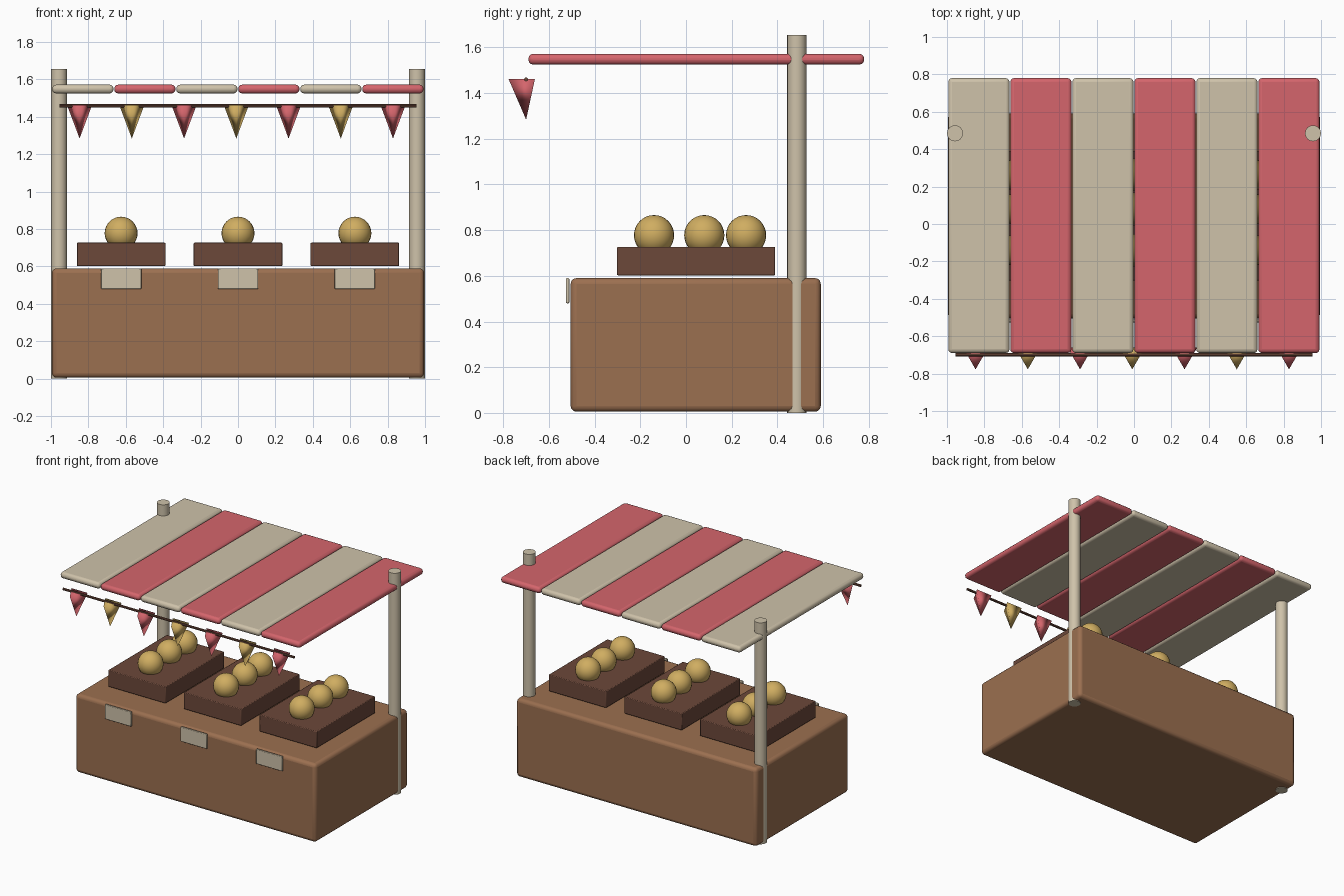
import bpy
import math

if "Cube" in bpy.data.objects:
    bpy.data.objects.remove(bpy.data.objects["Cube"], do_unlink=True)


def material(name, rgb):
    mat = bpy.data.materials.new(name)
    mat.use_nodes = True
    mat.diffuse_color = (*rgb, 1)
    mat.node_tree.nodes["Principled BSDF"].inputs["Base Color"].default_value = (*rgb, 1)
    return mat


wood = material("warm wood", (0.33, 0.16, 0.08))
dark_wood = material("dark wood", (0.15, 0.065, 0.042))
cream = material("cream", (0.62, 0.54, 0.40))
red = material("soft red", (0.66, 0.13, 0.15))
gold = material("gold", (0.63, 0.42, 0.12))


def finish(name, mat, angle=40):
    obj = bpy.context.object
    obj.name = name
    obj.data.materials.append(mat)
    bpy.ops.object.shade_smooth_by_angle(angle=math.radians(angle))
    return obj


def box(name, mat, x, y, z, bevel, segments=3):
    """Rounded box given (low, high) extents on each axis."""
    spans = (x, y, z)
    bpy.ops.mesh.primitive_cube_add(size=1, location=[(a + b) / 2 for a, b in spans])
    bpy.context.object.scale = [b - a for a, b in spans]
    bpy.ops.object.transform_apply(location=False, rotation=False, scale=True)
    obj = finish(name, mat)
    mod = obj.modifiers.new("rounded edges", "BEVEL")
    mod.width = bevel
    mod.segments = segments
    return obj


# Counter
box("counter", wood, (-0.995, 0.995), (-0.505, 0.59), (0.005, 0.59), 0.025)

# Posts at the back corners
for side, x in (("right", -0.957), ("left", 0.957)):
    bpy.ops.mesh.primitive_cylinder_add(vertices=16, radius=0.043, depth=1.655,
                                        location=(x, 0.485, 0.8275))
    finish(f"{side}_post", cream)

# Striped awning slats
pitch = 0.3315
for i in range(6):
    x = -0.995 + i * pitch
    box(f"awning_slat_{i + 1}", red if i % 2 else cream,
        (x + 0.002, x + pitch - 0.002), (-0.69, 0.78), (1.525, 1.572), 0.021)

# Crates with fruit and price cards
for i in range(3):
    x = (i - 1) * 0.625
    box(f"crate_{i + 1}", dark_wood, (x - 0.237, x + 0.237), (-0.302, 0.39),
        (0.602, 0.727), 0.005, 2)
    box(f"price_card_{i + 1}", cream, (x - 0.108, x + 0.108), (-0.526, -0.511),
        (0.48, 0.59), 0.004, 2)
    for j, y in enumerate((-0.14, 0.08, 0.263)):
        bpy.ops.mesh.primitive_uv_sphere_add(segments=24, ring_count=16, radius=0.088,
                                             location=(x, y, 0.778))
        finish(f"fruit_{i + 1}_{j + 1}", gold)

# Bunting string and pennants
bpy.ops.mesh.primitive_cylinder_add(vertices=8, radius=0.009, depth=1.91,
                                    location=(0, -0.70, 1.46),
                                    rotation=(0, math.pi / 2, 0))
finish("bunting_string", dark_wood)
for i in range(7):
    # Three-sided cone hanging point down with one corner facing forward
    bpy.ops.mesh.primitive_cone_add(vertices=3, radius1=0, radius2=0.077, depth=0.178,
                                    location=(-0.847 + i * 0.2793, -0.70, 1.373),
                                    rotation=(0, 0, math.pi))
    finish(f"pennant_{i + 1}", gold if i % 2 else red, 180)
